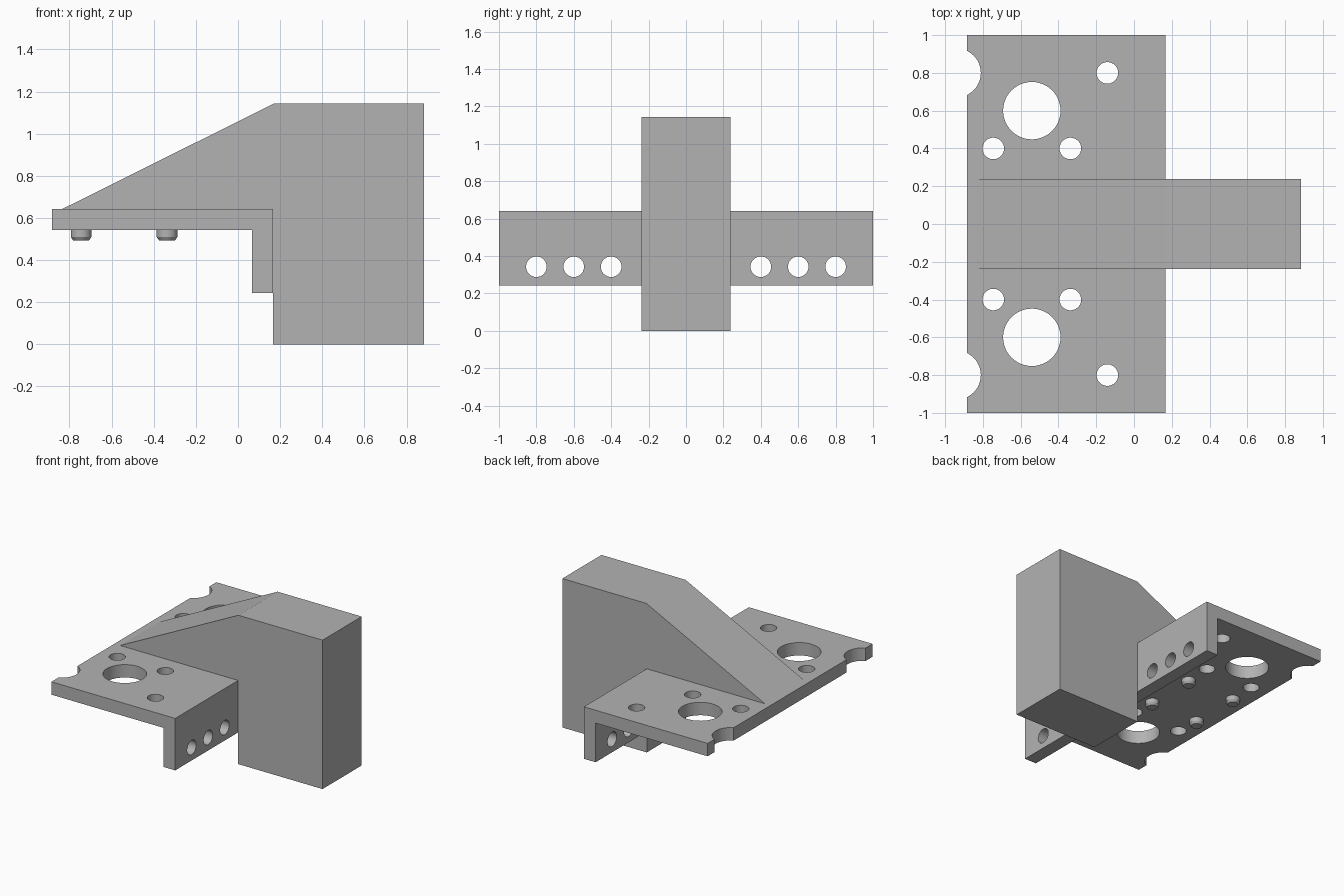
import bpy
import bmesh
from math import pi
from mathutils import Matrix

cube = bpy.data.objects.get("Cube")
if cube:
    bpy.data.objects.remove(cube, do_unlink=True)

grey = bpy.data.materials.new("plain grey")
grey.use_nodes = True
COLOUR = (0.45, 0.45, 0.45, 1)
grey.diffuse_color = COLOUR
grey.node_tree.nodes["Principled BSDF"].inputs["Base Color"].default_value = COLOUR


def finish(name, bm):
    """Turn a bmesh into a grey object."""
    bmesh.ops.recalc_face_normals(bm, faces=bm.faces)
    mesh = bpy.data.meshes.new(name)
    bm.to_mesh(mesh)
    bm.free()
    mesh.materials.append(grey)
    obj = bpy.data.objects.new(name, mesh)
    bpy.context.collection.objects.link(obj)
    return obj


def extrude_profile(name, points, half_width):
    """Extrude an (x, z) outline across y."""
    bm = bmesh.new()
    face = bm.faces.new([bm.verts.new((x, -half_width, z)) for x, z in points])
    side = bmesh.ops.extrude_face_region(bm, geom=[face])["geom"]
    verts = [v for v in side if isinstance(v, bmesh.types.BMVert)]
    bmesh.ops.translate(bm, verts=verts, vec=(0, 2 * half_width, 0))
    return finish(name, bm)


def add_cylinder(bm, centre, radius, depth, along_x=False, end_radius=None):
    turn = Matrix.Rotation(pi / 2, 4, "Y") if along_x else Matrix()
    bmesh.ops.create_cone(
        bm, cap_ends=True, segments=48, depth=depth,
        radius1=radius if end_radius is None else end_radius, radius2=radius,
        matrix=Matrix.Translation(centre) @ turn)


def smooth(obj):
    bpy.ops.object.select_all(action="DESELECT")
    obj.select_set(True)
    bpy.context.view_layer.objects.active = obj
    bpy.ops.object.shade_smooth_by_angle(angle=pi / 6)


LEFT, FLANGE, RIGHT = -0.884, 0.067, 0.167
TOP, UNDER = 0.642, 0.543
BIG_X = -0.541

# Plate with a downturned flange
plate = extrude_profile("mounting_plate", [
    (LEFT, UNDER), (FLANGE, UNDER), (FLANGE, 0.243),
    (RIGHT, 0.243), (RIGHT, TOP), (LEFT, TOP)], 1)

# Holes, edge notches and flange holes
holes = bmesh.new()
for s in (-1, 1):
    for dx, y, r in ((0, 0.6, 0.152), (-0.4, 0.8, 0.13), (0.4, 0.8, 0.057),
                     (-0.204, 0.4, 0.057), (0.204, 0.4, 0.057)):
        add_cylinder(holes, (BIG_X + dx, s * y, 0.6), r, 0.3)
    for y in (0.4, 0.6, 0.8):
        add_cylinder(holes, (0.117, s * y, 0.343), 0.055, 0.3, along_x=True)
cutter = finish("hole_cutter", holes)
cutter.hide_render = True

cut = plate.modifiers.new("holes", "BOOLEAN")
cut.operation = "DIFFERENCE"
cut.solver = "EXACT"
cut.object = cutter
bpy.context.view_layer.objects.active = plate
bpy.ops.object.modifier_apply(modifier=cut.name)
bpy.data.objects.remove(cutter, do_unlink=True)
smooth(plate)

# Central block with a sloping brace
extrude_profile("central_block", [
    (-0.836, TOP), (RIGHT, TOP), (RIGHT, 0), (0.884, 0),
    (0.884, 1.143), (0.17, 1.143)], 0.237)

# Locating pegs with chamfered tips
for i, x in enumerate((BIG_X - 0.204, BIG_X + 0.204)):
    for side, y in (("front", -0.2), ("back", 0.2)):
        bm = bmesh.new()
        add_cylinder(bm, (x, y, 0.53), 0.049, 0.04)
        add_cylinder(bm, (x, y, 0.502), 0.049, 0.016, end_radius=0.038)
        bmesh.ops.remove_doubles(bm, verts=bm.verts, dist=0.0001)
        # Drop the inner caps where the tip meets the shaft
        inner = [f for f in bm.faces if len(f.verts) > 4
                 and abs(f.calc_center_median().z - 0.51) < 0.001]
        bmesh.ops.delete(bm, geom=inner, context="FACES_ONLY")
        smooth(finish(f"{side}_peg_{i + 1}", bm))
